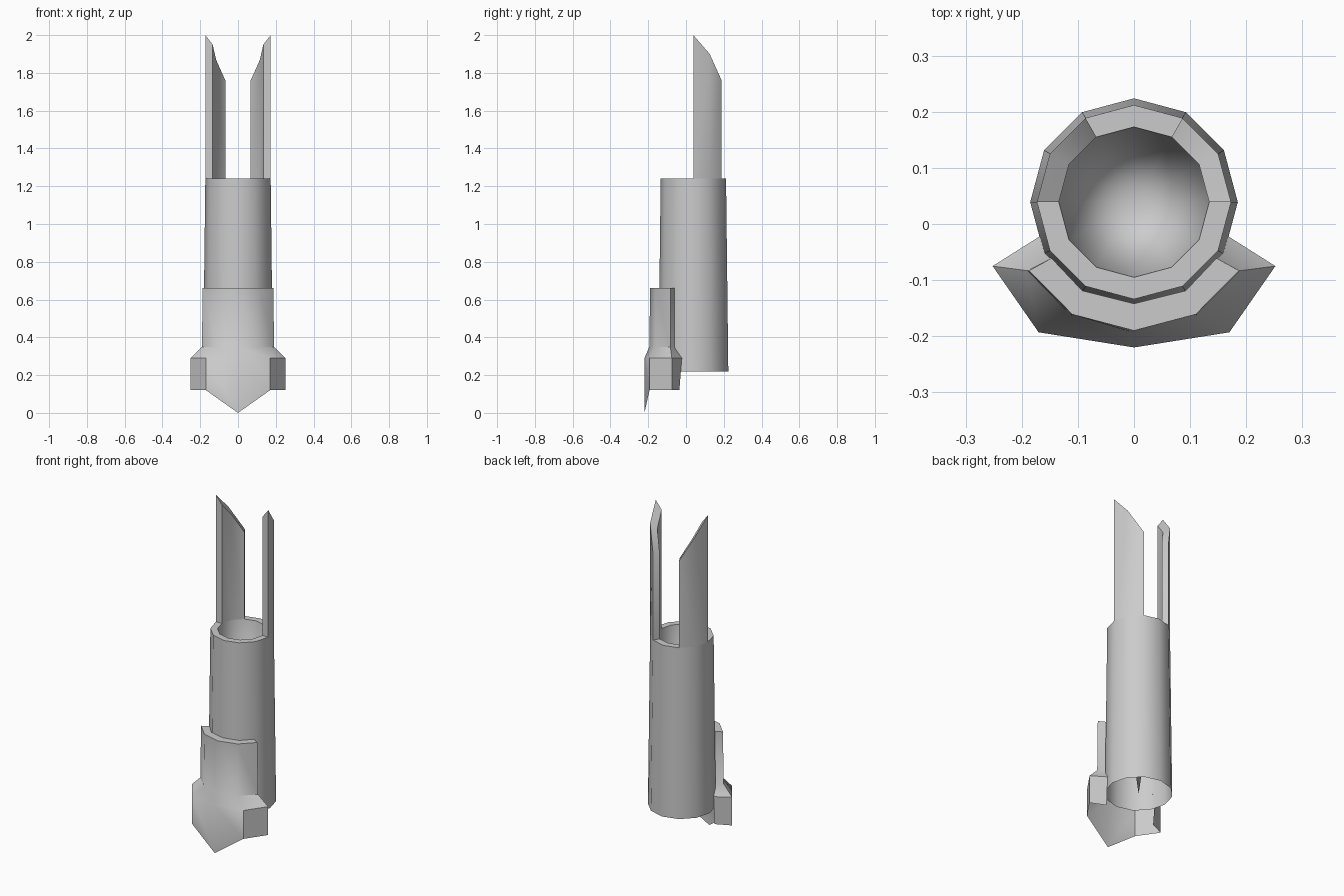
import bpy, bmesh
from math import sin, cos, radians

if "Cube" in bpy.data.objects:
    bpy.data.objects.remove(bpy.data.objects["Cube"])

CY = 0.039          # tube axis in y
R_LOW, R_TOP, R_IN = 0.185, 0.173, 0.134
Z_LOW, Z_TOP = 0.22, 1.24


def ring_pt(r, deg, z):
    a = radians(deg)
    return (r * cos(a), CY + r * sin(a), z)


def finish(bm, name, flip=False):
    bmesh.ops.remove_doubles(bm, verts=bm.verts, dist=1e-5)
    if flip:
        bmesh.ops.reverse_faces(bm, faces=bm.faces)
    mesh = bpy.data.meshes.new(name)
    bm.to_mesh(mesh)
    bm.free()
    ob = bpy.data.objects.new(name, mesh)
    bpy.context.collection.objects.link(ob)
    bpy.ops.object.select_all(action='DESELECT')
    ob.select_set(True)
    bpy.context.view_layer.objects.active = ob
    bpy.ops.object.shade_smooth_by_angle(angle=radians(35))
    return ob


def face(bm, *pts):
    bm.faces.new([bm.verts.new(p) for p in pts])


# Tapered tube, open below, with a deep conical bore
bm = bmesh.new()
for a in range(0, 360, 30):
    b = a + 30
    face(bm, ring_pt(R_LOW, a, Z_LOW), ring_pt(R_LOW, b, Z_LOW),
         ring_pt(R_TOP, b, Z_TOP), ring_pt(R_TOP, a, Z_TOP))
    if a not in (0, 30, 120, 150):      # rim is covered by the prongs there
        face(bm, ring_pt(R_TOP, a, Z_TOP), ring_pt(R_TOP, b, Z_TOP),
             ring_pt(R_IN, b, Z_TOP), ring_pt(R_IN, a, Z_TOP))
    face(bm, ring_pt(R_IN, a, Z_TOP), ring_pt(R_IN, b, Z_TOP), (0, CY, Z_LOW))
finish(bm, "tube")

# Two curved prongs with slanted tips
OUT_Z, IN_Z = (2.0, 1.9, 1.76), (1.95, 1.87, 1.76)
for side, name in ((1, "prong_right"), (-1, "prong_left")):
    bm = bmesh.new()

    def column(i):
        pts = [ring_pt(R_TOP, 30 * i, Z_TOP), ring_pt(R_TOP, 30 * i, OUT_Z[i]),
               ring_pt(R_IN, 30 * i, IN_Z[i]), ring_pt(R_IN, 30 * i, Z_TOP)]
        return [(side * x, y, z) for x, y, z in pts]

    for i in range(2):
        p, q = column(i), column(i + 1)
        for k in range(3):
            face(bm, p[k], q[k], q[k + 1], p[k + 1])
    face(bm, *column(0))
    face(bm, *reversed(column(2)))
    finish(bm, name, flip=side < 0)

# Flared front plate: right half of each level, from inner end to centre
LEVELS = [
    [(.147, -.061, .66), (.187, -.083, .66), (.11, -.161, .66), (0, -.190, .66)],
    [(.150, -.061, .35), (.191, -.083, .35), (.113, -.163, .35), (0, -.194, .35)],
    [(.168, -.022, .29), (.252, -.075, .29), (.170, -.193, .29), (0, -.220, .29)],
    [(.165, -.035, .12), (.252, -.075, .12), (.170, -.193, .12), (0, -.220, 0)],
]
bm = bmesh.new()
for s in (1, -1):
    half = [[(s * x, y, z) for x, y, z in lv] for lv in LEVELS]
    quads = [(u[k], u[k + 1], d[k + 1], d[k])
             for u, d in zip(half, half[1:]) for k in range(3)]
    # top ledge against the tube
    t = half[0]
    mid, cen = (s * .092, -.119, .66), (0, -.142, .66)
    quads += [(t[0], mid, t[2], t[1]), (mid, cen, t[3], t[2])]
    for q in quads:
        face(bm, *(q if s < 0 else reversed(q)))
bmesh.ops.remove_doubles(bm, verts=bm.verts, dist=1e-5)
bmesh.ops.recalc_face_normals(bm, faces=bm.faces)
bm.faces.ensure_lookup_table()
# make the shell face outwards
front = min(bm.faces, key=lambda f: f.calc_center_median().y)
finish(bm, "front_plate", flip=front.normal.y > 0)
